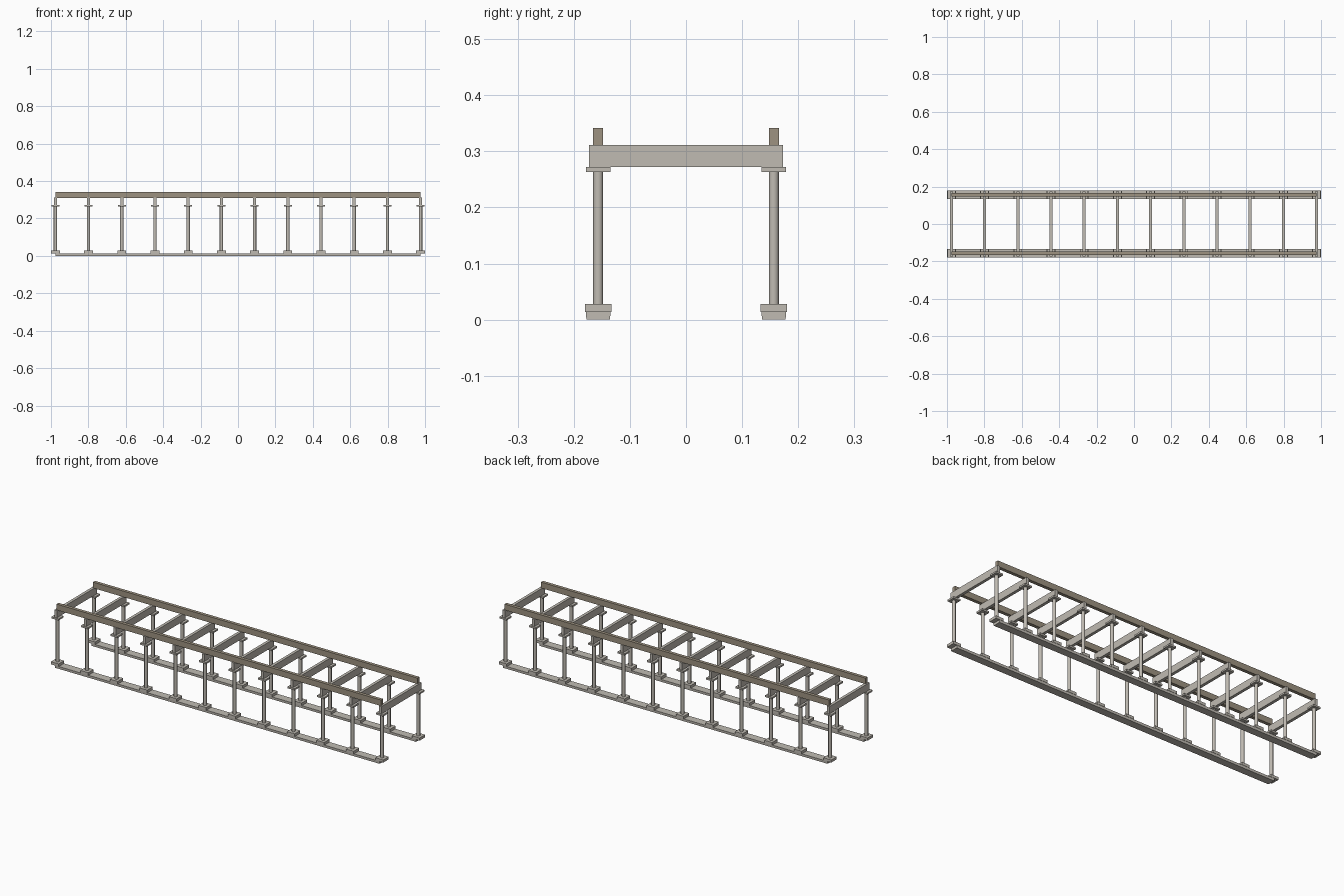
import bpy, bmesh
from mathutils import Matrix

if "Cube" in bpy.data.objects:
    bpy.data.objects.remove(bpy.data.objects["Cube"])

N = 12            # frames along the colonnade
X_END = 0.9765    # centre of the end frames
Y_ROW = 0.1565    # centre of each column row


def material(name, rgb):
    m = bpy.data.materials.new(name)
    m.diffuse_color = (*rgb, 1)
    m.use_nodes = True
    m.node_tree.nodes["Principled BSDF"].inputs["Base Color"].default_value = m.diffuse_color
    return m


STONE = material("stone", (0.53, 0.50, 0.45))
WOOD = material("wood", (0.34, 0.29, 0.22))


def finish(bm, name, mat):
    me = bpy.data.meshes.new(name)
    bm.to_mesh(me)
    bm.free()
    me.materials.append(mat)
    ob = bpy.data.objects.new(name, me)
    bpy.context.collection.objects.link(ob)
    return ob


def box(name, x, y, z0, z1, sx, sy, mat, taper=0.0):
    """Box from z0 to z1; taper pulls the bottom edges in along y."""
    bm = bmesh.new()
    bmesh.ops.create_cube(bm, size=1)
    for v in bm.verts:
        w = sy - (2 * taper if v.co.z < 0 else 0)
        v.co = (x + v.co.x * sx, y + v.co.y * w, z0 if v.co.z < 0 else z1)
    return finish(bm, name, mat)


def shaft(name, x, y, z0, z1, r):
    bm = bmesh.new()
    bmesh.ops.create_cone(bm, cap_ends=True, segments=12, radius1=r, radius2=r,
                          depth=z1 - z0,
                          matrix=Matrix.Translation((x, y, (z0 + z1) / 2)))
    for f in bm.faces:
        f.smooth = len(f.verts) == 4
    for e in bm.edges:
        e.smooth = all(f.smooth for f in e.link_faces)
    return finish(bm, name, STONE)


# long members: footing strip and top rail on each side
for side, y in (("front", -Y_ROW), ("back", Y_ROW)):
    box(f"{side}_footing", 0, y, 0, 0.0135, 2 * X_END, 0.044, STONE, 0.001)
    box(f"{side}_top_rail", 0, y, 0.310, 0.342, 2 * X_END, 0.018, WOOD)

# repeated frames: two columns with base and capital, one cross beam
for i in range(N):
    x = -X_END + 2 * X_END * i / (N - 1)
    for side, y in (("front", -Y_ROW), ("back", Y_ROW)):
        box(f"{side}_base_{i}", x, y, 0.0135, 0.028, 0.047, 0.047, STONE)
        shaft(f"{side}_column_{i}", x, y, 0.028, 0.263, 0.009)
        box(f"{side}_capital_{i}", x, y, 0.263, 0.272, 0.043, 0.043, STONE)
    box(f"cross_beam_{i}", x, 0, 0.272, 0.311, 0.016, 0.345, STONE)
